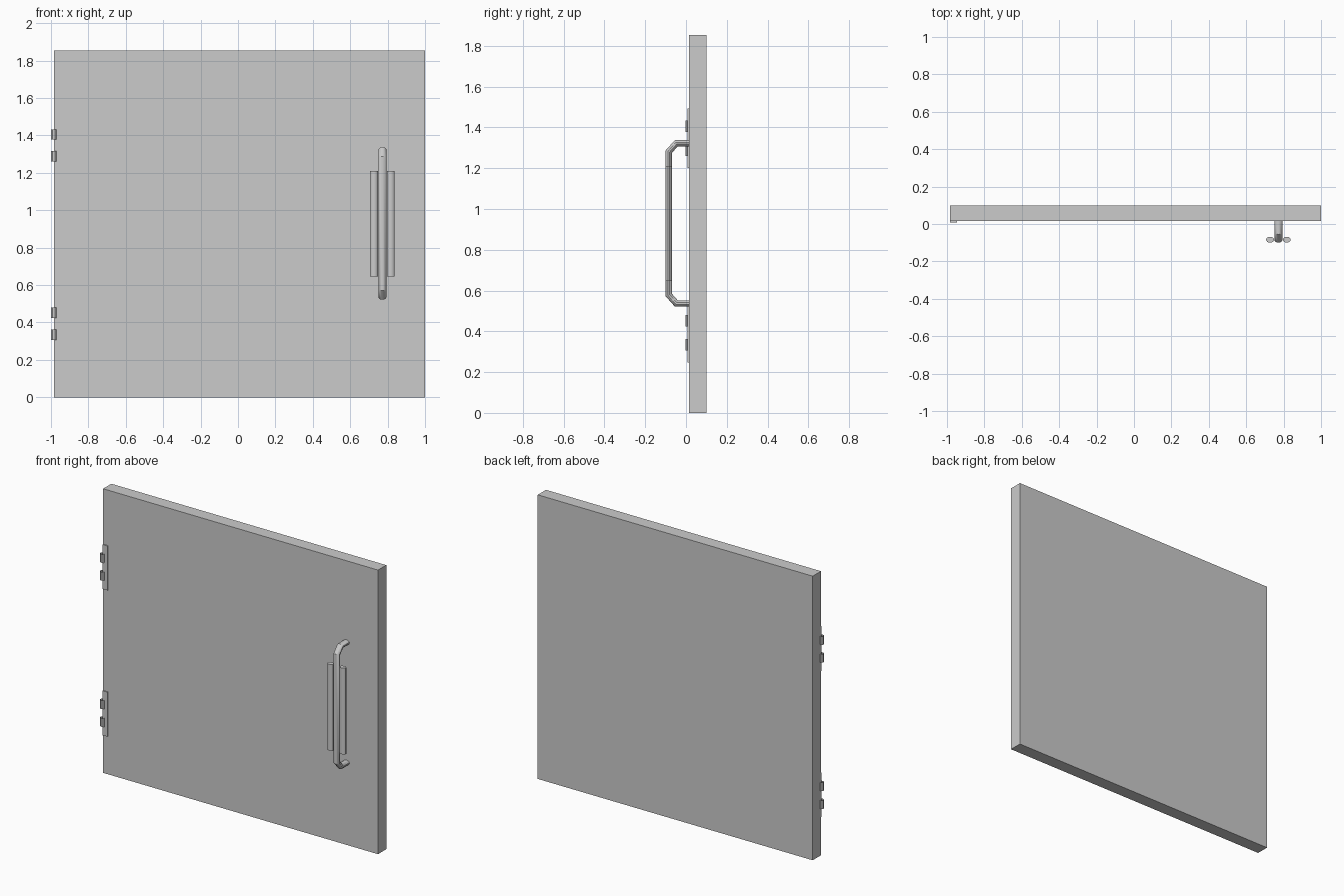
import bpy, bmesh, math
from mathutils import Vector

if "Cube" in bpy.data.objects:
    bpy.data.objects.remove(bpy.data.objects["Cube"])

RX, RY, SIDES = 0.0215, 0.016, 12   # slightly oval rod section
HX = 0.772                          # handle centre in x


def finish(bm, name, smooth=False):
    bmesh.ops.recalc_face_normals(bm, faces=bm.faces)
    me = bpy.data.meshes.new(name)
    bm.to_mesh(me)
    bm.free()
    ob = bpy.data.objects.new(name, me)
    bpy.context.collection.objects.link(ob)
    if smooth:
        bpy.ops.object.select_all(action='DESELECT')
        bpy.context.view_layer.objects.active = ob
        ob.select_set(True)
        bpy.ops.object.shade_smooth_by_angle(angle=math.radians(35))
    return ob


def box(name, lo, hi):
    bm = bmesh.new()
    bmesh.ops.create_cube(bm, size=1)
    for v in bm.verts:
        v.co = [(a + b) / 2 + c * (b - a) for a, b, c in zip(lo, hi, v.co)]
    return finish(bm, name)


def sweep(name, x, path, rx, ry, sides, caps=True):
    """Sweep an oval along a path in the y-z plane, with mitred corners."""
    bm = bmesh.new()
    pts = [Vector(p) for p in path]
    rings = []
    for i, p in enumerate(pts):
        d0 = (p - pts[max(i - 1, 0)]).normalized()
        d1 = (pts[min(i + 1, len(pts) - 1)] - p).normalized()
        t = (d0 + d1).normalized()
        ref = d1 if d1.length else d0
        n = Vector((-t.y, t.x)) / t.dot(ref)
        ring = []
        for k in range(sides):
            a = 2 * math.pi * (k + 0.5) / sides
            q = p + n * ry * math.sin(a)
            ring.append(bm.verts.new((x + rx * math.cos(a), q.x, q.y)))
        rings.append(ring)
    for r0, r1 in zip(rings, rings[1:]):
        for k in range(sides):
            j = (k + 1) % sides
            bm.faces.new((r0[k], r0[j], r1[j], r1[k]))
    if caps:
        bm.faces.new(rings[0])
        bm.faces.new(rings[-1])
    return finish(bm, name, True)


# Door panel
box("door_panel", (-0.984, 0.015, 0), (1.0, 0.1, 1.853))

# Pull handle: bent rod standing off the panel
sweep("handle_rod", HX, [(0.016, 0.537), (-0.048, 0.537), (-0.084, 0.578),
                         (-0.084, 1.282), (-0.048, 1.322), (0.016, 1.322)],
      RX, RY, SIDES, caps=False)

# Grip bars on both sides of the rod
for side, s in (("left", -1), ("right", 1)):
    sweep("grip_bar_" + side, HX + s * 0.0445,
          [(-0.084, 0.647), (-0.084, 1.21)], RX, RY, SIDES)

# Hinges: a plate on the panel face and two open knuckles at its edge
for level, z in (("lower", 0.393), ("upper", 1.347)):
    box("hinge_plate_" + level, (-0.984, 0.008, z - 0.145), (-0.947, 0.0155, z + 0.145))
    for part, dz in (("bottom", -0.058), ("top", 0.058)):
        zc = z + dz
        sweep(f"hinge_knuckle_{level}_{part}", -0.985,
              [(0.011, zc - 0.028), (0.011, zc + 0.028)], 0.016, 0.014, 8, caps=False)
